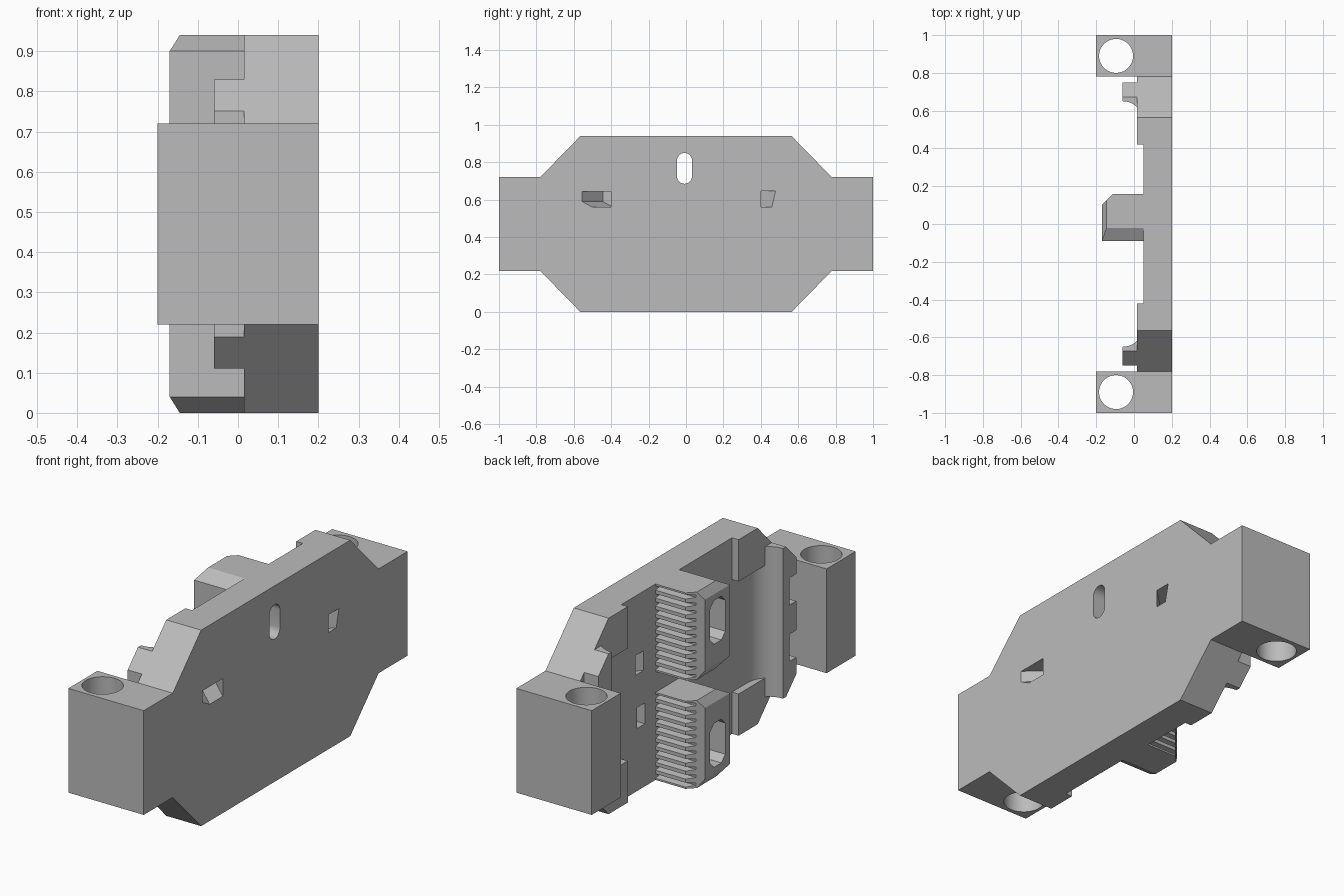
import bpy, bmesh, math
from mathutils import Vector

cube = bpy.data.objects.get("Cube")
if cube:
    bpy.data.objects.remove(cube, do_unlink=True)

GREY = (0.5, 0.5, 0.5, 1)
grey = bpy.data.materials.new("plain grey")
grey.use_nodes = True
grey.diffuse_color = GREY
grey.node_tree.nodes["Principled BSDF"].inputs["Base Color"].default_value = GREY

TOP, MID = 0.94, 0.47


def extrude(bm, pts, axis, lo, hi):
    """Add a prism; pts are in the remaining two axes, in xyz order."""
    def place(p, d):
        c = list(p)
        c.insert("xyz".index(axis), d)
        return bm.verts.new(c)
    a = [place(p, lo) for p in pts]
    b = [place(p, hi) for p in pts]
    bm.faces.new(a)
    bm.faces.new(b[::-1])
    for i in range(len(pts)):
        j = (i + 1) % len(pts)
        bm.faces.new((a[i], a[j], b[j], b[i]))


def box(bm, x, y, z):
    extrude(bm, [(x[0], y[0]), (x[1], y[0]), (x[1], y[1]), (x[0], y[1])], "z", *z)


def slice_off(bm, point, normal):
    """Remove everything on the normal side of a plane and cap the cut."""
    r = bmesh.ops.bisect_plane(bm, geom=bm.verts[:] + bm.edges[:] + bm.faces[:],
                               plane_co=point, plane_no=Vector(normal), clear_outer=True)
    edges = [e for e in r["geom_cut"] if isinstance(e, bmesh.types.BMEdge)]
    if edges:
        bmesh.ops.edgeloop_fill(bm, edges=edges)


def finish(name, bm):
    bmesh.ops.recalc_face_normals(bm, faces=bm.faces)
    me = bpy.data.meshes.new(name)
    bm.to_mesh(me)
    bm.free()
    me.materials.append(grey)
    ob = bpy.data.objects.new(name, me)
    bpy.context.collection.objects.link(ob)
    return ob


def cut(target, bm):
    """Subtract a bmesh from an object and discard the cutter."""
    cutter = finish("cutter", bm)
    cutter.hide_render = True
    mod = target.modifiers.new("cut", "BOOLEAN")
    mod.operation, mod.solver, mod.object = "DIFFERENCE", "EXACT", cutter
    bpy.context.view_layer.objects.active = target
    bpy.ops.object.modifier_apply(modifier=mod.name)
    bpy.data.objects.remove(cutter, do_unlink=True)


def arc(cx, cy, r, start, end, n):
    return [(cx + r * math.cos(math.radians(start + (end - start) * i / n)),
             cy + r * math.sin(math.radians(start + (end - start) * i / n)))
            for i in range(n + 1)]


def round_slot(bm, lo, hi):
    pts = arc(0, 0.81, 0.04, 0, 180, 12) + arc(0, 0.725, 0.04, 180, 360, 12)
    extrude(bm, [(y - 0.008, z) for y, z in pts], "x", lo, hi)


def skewed_tunnel(bm, outer, inner, depth):
    """Tunnel from an outline on the outer face to one deeper inside."""
    a = [bm.verts.new((0.21, y, z)) for y, z in outer]
    b = [bm.verts.new((depth, y, z)) for y, z in inner]
    bm.faces.new(a)
    bm.faces.new(b[::-1])
    for i in range(len(a)):
        j = (i + 1) % len(a)
        bm.faces.new((a[i], a[j], b[j], b[i]))


# Back plate: long octagon with a sunken middle and rail channels
bm = bmesh.new()
half = [(0.565, 0), (0.78, 0.22), (0.78, 0.72), (0.565, TOP)]
extrude(bm, half + [(-y, z) for y, z in reversed(half)], "x", 0.015, 0.2)
plate = finish("back_plate", bm)

bm = bmesh.new()
box(bm, (-0.1, 0.05), (-0.42, 0.42), (-0.1, 1.1))
cut(plate, bm)
bm = bmesh.new()
box(bm, (-0.1, 0.05), (-0.63, 0.63), (0.2, 0.74))
cut(plate, bm)

# Slot and latch windows through the plate
bm = bmesh.new()
round_slot(bm, 0, 0.3)
cut(plate, bm)
bm = bmesh.new()
right = [(0.41, 0.56), (0.47, 0.56), (0.49, 0.645), (0.41, 0.645)]
skewed_tunnel(bm, right, [(0.24, 0.56), (0.3, 0.56), (0.3, 0.655), (0.24, 0.655)], 0.04)
cut(plate, bm)
bm = bmesh.new()
left = [(-0.565, 0.59), (-0.51, 0.56), (-0.41, 0.56), (-0.41, 0.645), (-0.565, 0.645)]
skewed_tunnel(bm, left, [(y + 0.12, z) for y, z in left], 0.08)
cut(plate, bm)
bm = bmesh.new()
box(bm, (0, 0.12), (0.24, 0.3), (0.3, 0.4))
cut(plate, bm)

for s, side in ((1, "rear"), (-1, "front")):
    # End block with a vertical bore
    bm = bmesh.new()
    box(bm, (-0.2, 0.2), sorted((s * 0.78, s)), (0.22, 0.72))
    block = finish(side + "_end_block", bm)
    bm = bmesh.new()
    extrude(bm, arc(-0.095, s * 0.89, 0.09, 0, 352.5, 47), "z", 0, 1)
    cut(block, bm)

    # Rail with a hollow inner face, following the plate's sloped corners
    bm = bmesh.new()
    profile = arc(-0.06, 0.54, 0.11, 0, 90, 12) + [(-0.06, 0.75), (0.06, 0.75), (0.06, 0.54)]
    extrude(bm, [(x, s * y) for x, y in profile], "z", 0.11, 0.83)
    slice_off(bm, (0, s * 0.565, TOP), (0, s * 0.22, 0.215))
    slice_off(bm, (0, s * 0.565, 0), (0, s * 0.22, -0.215))
    rail = finish(side + "_rail", bm)
    bm = bmesh.new()
    for lo, hi in ((0.27, 0.4), (0.54, 0.67)):
        box(bm, (-0.1, 0.015), sorted((s * 0.7, s * 0.8)), (lo, hi))
    cut(rail, bm)

# Two toothed clamps in the middle
for name, base in (("upper", 0.52), ("lower", 0.0)):
    top = base + 0.42
    bm = bmesh.new()
    extrude(bm, [(0.06, -0.09), (0.06, 0.16), (-0.11, 0.16), (-0.17, 0.1), (-0.17, -0.09)],
            "z", base, top)
    for z, d in ((top, 1), (base, -1)):
        slice_off(bm, (-0.145, 0, z), (-0.04, 0, d * 0.025))
        slice_off(bm, (0, -0.02, z), (0, -0.04, d * 0.07))
    clamp = finish(name + "_toothed_clamp", bm)

    # Grooves between the teeth
    bm = bmesh.new()
    pitch = 0.42 / 11
    for i in range(11):
        z = base + (i + 0.5) * pitch
        extrude(bm, [(0.128, z - 0.006), (0.2, z - 0.016), (0.2, z + 0.016), (0.128, z + 0.006)],
                "x", -0.2, 0.05)
    cut(clamp, bm)

    # Pocket with clipped corners; the upper one opens into the slot
    lo, hi = (0.66, 0.87) if name == "upper" else (0.07, 0.28)
    bm = bmesh.new()
    extrude(bm, [(-0.055, lo + 0.03), (-0.025, lo), (0.03, lo), (0.06, lo + 0.03),
                 (0.06, hi - 0.03), (0.03, hi), (-0.025, hi), (-0.055, hi - 0.03)],
            "x", -0.3, 0.03)
    cut(clamp, bm)
    if name == "upper":
        bm = bmesh.new()
        round_slot(bm, 0, 0.3)
        cut(clamp, bm)

# Smooth the curved walls, keep all edges sharp
for ob in bpy.context.view_layer.objects:
    ob.select_set(ob.type == "MESH" and ob.name.endswith(("block", "rail", "plate", "clamp")))
bpy.ops.object.shade_smooth_by_angle(angle=math.radians(20))
